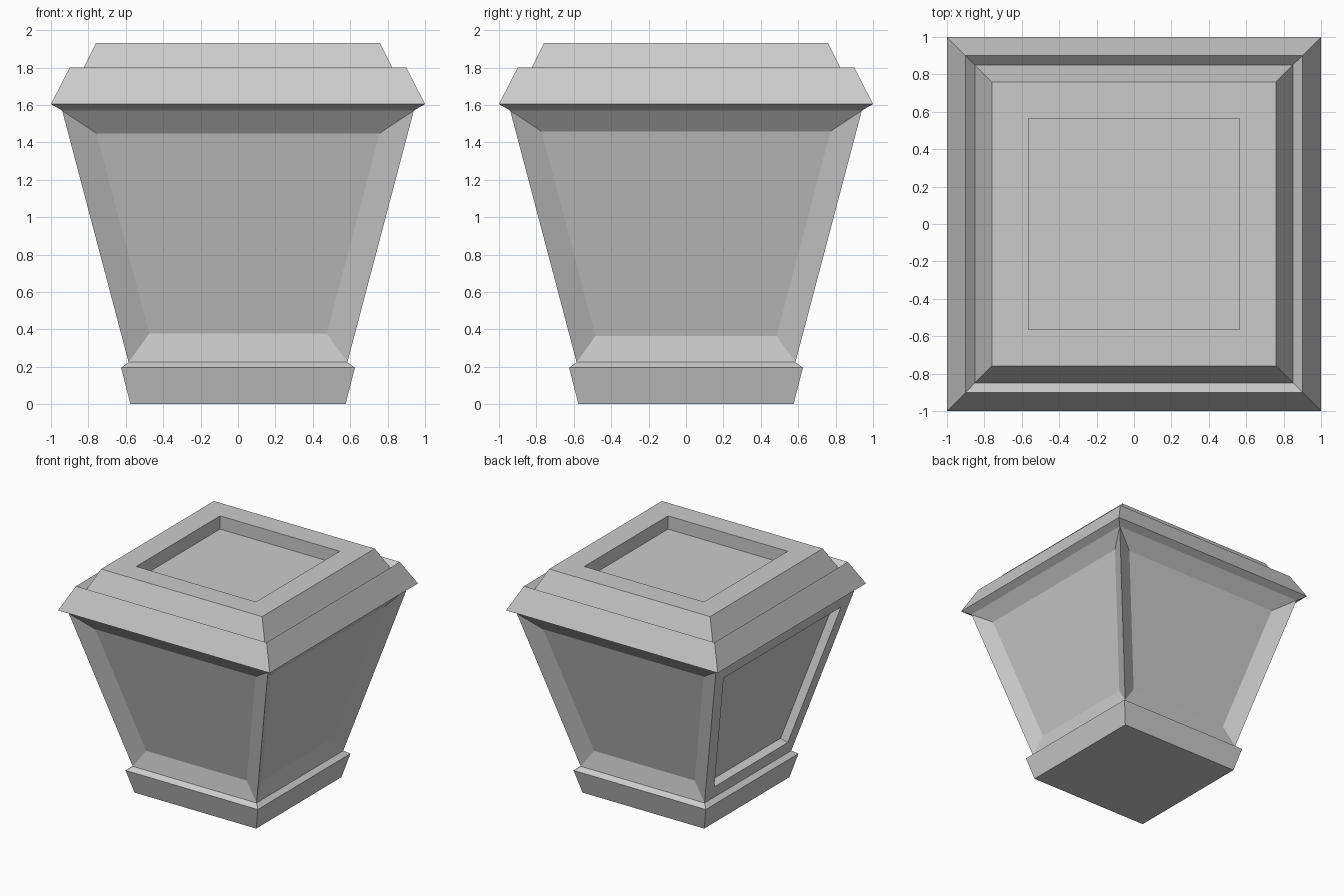
import bpy, bmesh

if "Cube" in bpy.data.objects:
    bpy.data.objects.remove(bpy.data.objects["Cube"])


def square_stack(name, profile, cap_bottom=False, cap_top=False, panels=()):
    """Loft square rings through (half_width, z); panels inset the sides -y, +x, +y, -x."""
    bm = bmesh.new()
    corners = [(-1, -1), (1, -1), (1, 1), (-1, 1)]
    rings = [[bm.verts.new((h * x, h * y, z)) for x, y in corners] for h, z in profile]
    sides = []
    for low, high in zip(rings, rings[1:]):
        for i in range(4):
            j = (i + 1) % 4
            sides.append(bm.faces.new((low[i], low[j], high[j], high[i])))
    if cap_bottom:
        bm.faces.new(rings[0][::-1])
    if cap_top:
        bm.faces.new(rings[-1])
    bm.normal_update()

    # each panel is a list of (thickness, depth) insets
    for face, steps in zip(sides[:4], panels):
        for thickness, depth in steps:
            bmesh.ops.inset_individual(bm, faces=[face], thickness=thickness,
                                       depth=depth, use_even_offset=True)
            bm.normal_update()

    mesh = bpy.data.meshes.new(name)
    bm.to_mesh(mesh)
    bm.free()
    obj = bpy.data.objects.new(name, mesh)
    bpy.context.collection.objects.link(obj)
    return obj


NECK, RIM = (0.585, 0.225), (0.94, 1.57)

# foot with a sloped shoulder
square_stack("foot", [(0.575, 0), (0.625, 0.195), NECK], cap_bottom=True)

# flared body: dished panels on three sides, a sharp-edged recess on the left
dished = [(0.142, -0.062)]
shallow = [(0.13, -0.058)]
recess = [(0.115, 0), (0.0005, -0.07)]
square_stack("body", [NECK, RIM], panels=[dished, shallow, dished, recess])

# two-tier lid with a groove between the tiers and a sunken square top
square_stack("lid", [RIM, (1.0, 1.605), (0.90, 1.80), (0.85, 1.75), (0.76, 1.93),
                     (0.565, 1.93), (0.565, 1.817)], cap_top=True)
